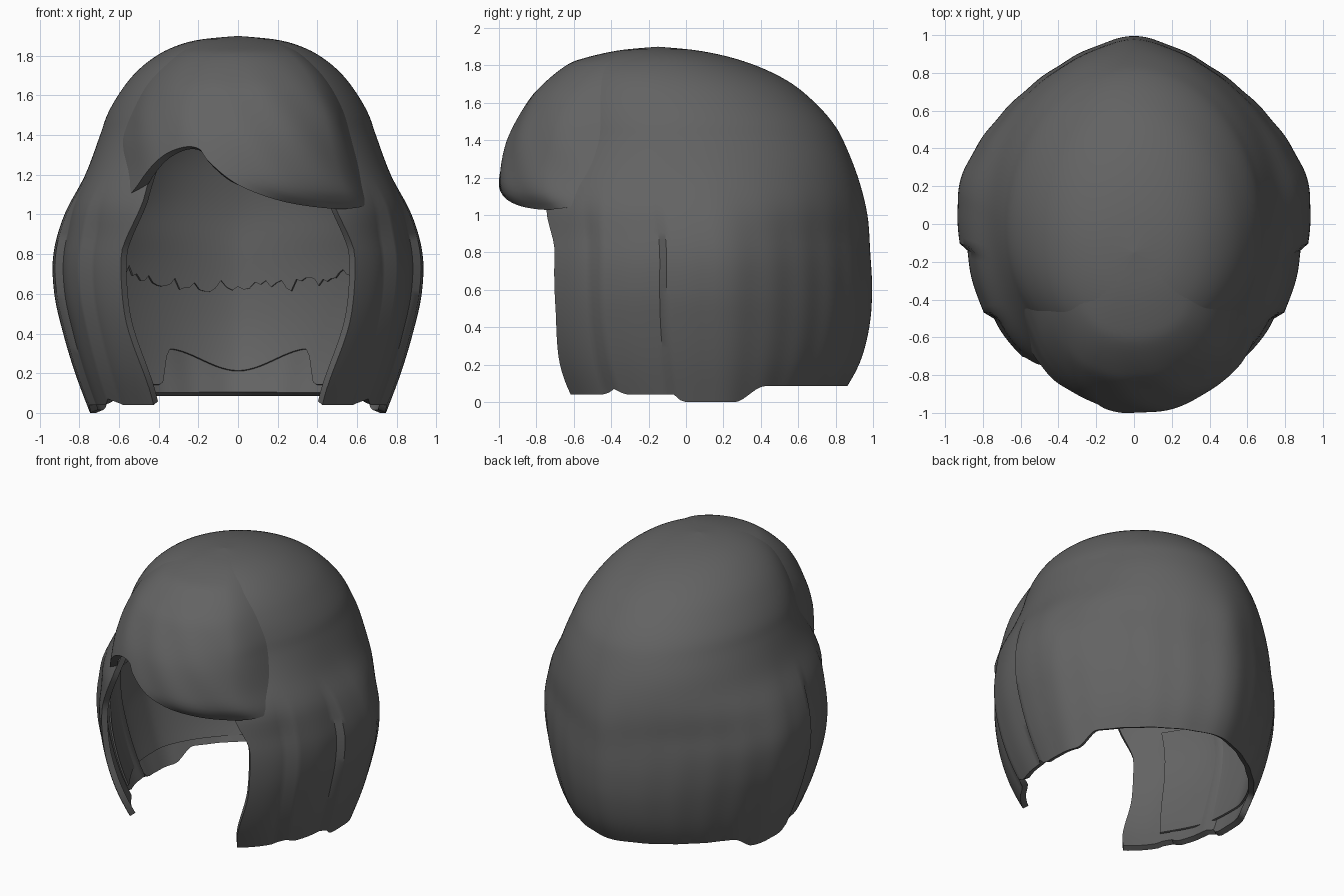
import bpy, bmesh, math, random

if "Cube" in bpy.data.objects:
    bpy.data.objects.remove(bpy.data.objects["Cube"])
random.seed(4)

# Horizontal sections of the hair: z, half width, front y, back y, centre y
TABLE = [(1.90, 0, -.15, -.15, -.15), (1.88, .20, -.36, .06, -.15), (1.84, .335, -.52, .25, -.13),
         (1.78, .44, -.62, .42, -.11), (1.70, .53, -.68, .57, -.08), (1.60, .605, -.72, .69, -.05),
         (1.50, .66, -.74, .78, -.02), (1.40, .695, -.76, .84, 0), (1.20, .77, -.81, .92, .06),
         (1.00, .875, -.86, .97, .12), (.80, .93, -.88, .985, .15), (.60, .925, -.88, .995, .15),
         (.40, .88, -.86, .98, .15), (.20, .82, -.80, .925, .15), (0, .745, -.70, .81, .15)]
# Front bulge of the fringe: z, y
BULGE = [(1.9, -.15), (1.88, -.36), (1.84, -.54), (1.8, -.64), (1.7, -.765), (1.6, -.85),
         (1.4, -.955), (1.2, -1.0), (1.1, -.985), (1.03, -.92), (.9, -.84)]
# Lower edge of the fringe: x, z
FRINGE_HEM = [(-.74, 1.0), (-.6, 1.03), (-.52, 1.1), (-.46, 1.21), (-.38, 1.3), (-.28, 1.34), (-.2, 1.33),
              (-.15, 1.27), (0, 1.15), (.2, 1.065), (.4, 1.03), (.52, 1.035), (.59, 1.06), (.65, 1.14), (.69, 1.29), (.74, 1.36)]


def smooth(a, b, x):
    t = min(1, max(0, (x - a) / (b - a)))
    return t * t * (3 - 2 * t)


def refine(pts, n=16):
    """Catmull-Rom samples through a table."""
    out = []
    for i in range(len(pts) - 1):
        p = [pts[max(0, min(len(pts) - 1, i + k))] for k in (-1, 0, 1, 2)]
        for s in range(n):
            t = s / n
            out.append(tuple(.5 * (2 * b + (c - a) * t + (2 * a - 5 * b + 4 * c - d) * t * t
                             + (3 * b - a - 3 * c + d) * t ** 3) for a, b, c, d in zip(*p)))
    return out + [tuple(pts[-1])]


def look(samples, key):
    """Linear lookup on the first column (either direction)."""
    sg = 1 if samples[-1][0] > samples[0][0] else -1
    if (key - samples[0][0]) * sg <= 0:
        return samples[0]
    for p, q in zip(samples, samples[1:]):
        if (key - q[0]) * sg <= 0:
            t = (key - p[0]) / ((q[0] - p[0]) or 1)
            return tuple(a + (b - a) * t for a, b in zip(p, q))
    return samples[-1]


PROFILE, FRONT, HEM = refine(TABLE), refine(BULGE), refine(FRINGE_HEM, 8)
HAIR = bpy.data.materials.new("dark_hair")
HAIR.diffuse_color = (.125, .125, .125, 1)
HAIR.use_nodes = True
HAIR.node_tree.nodes["Principled BSDF"].inputs["Base Color"].default_value = HAIR.diffuse_color


def point(deg, z, fringe=False, sx=1.0, sy=1.0):
    """Point on the superelliptic section at height z."""
    _, a, yf, yb, y0 = look(PROFILE, z)
    c, s = math.cos(math.radians(deg)), math.sin(math.radians(deg))
    if s > 0:
        n, b = 1.55 + .45 * smooth(.85, 1.35, z), yb - y0
    elif fringe:
        n, b = 2.2, y0 - look(FRONT, z)[1]
    else:
        n, b = 2.6 - .5 * smooth(1.0, 1.45, z), y0 - yf
    r = (abs(c) ** n + abs(s) ** n) ** (-1 / n)
    return [a * r * c * sx, y0 + b * r * s * sy, z]


def sheet(name, degs, rows, fn, thick, keep=lambda i, d: True):
    """Grid of rows going down by columns going round, thickened inward."""
    closed = abs(degs[-1] - degs[0] - 360) < 1e-6
    cols = degs[:-1] if closed else degs
    bm = bmesh.new()
    g = [[bm.verts.new(fn(i / rows, d)) for d in cols] for i in range(rows + 1)]
    for i in range(rows):
        for j in range(len(degs) - 1):
            if keep(i / rows, (degs[j] + degs[j + 1]) / 2):
                k = (j + 1) % len(cols)
                bm.faces.new((g[i][j], g[i + 1][j], g[i + 1][k], g[i][k]))
    bmesh.ops.remove_doubles(bm, verts=bm.verts, dist=1e-5)
    bmesh.ops.delete(bm, geom=[v for v in bm.verts if not v.link_faces], context='VERTS')
    me = bpy.data.meshes.new(name)
    bm.to_mesh(me)
    bm.free()
    me.materials.append(HAIR)
    ob = bpy.data.objects.new(name, me)
    bpy.context.collection.objects.link(ob)
    bpy.ops.object.select_all(action='DESELECT')
    ob.select_set(True)
    bpy.context.view_layer.objects.active = ob
    m = ob.modifiers.new("thickness", 'SOLIDIFY')
    m.thickness, m.offset = thick, -1
    bpy.ops.object.modifier_apply(modifier=m.name)
    bpy.ops.object.shade_smooth_by_angle(angle=math.radians(40))
    return ob


def from_front(d):
    return abs((d + 90 + 180) % 360 - 180)


def drop(v, hem, top=1.9, mid=1.36):
    """Height along a column: dome above mid, curtain below."""
    if v <= .5:
        return mid + (top - mid) * math.cos(v * math.pi)
    return mid + (hem - mid) * (v - .5) * 2


RING = [-90 + 2 * i for i in range(181)]
OPENING = 40


# Main hair: dome, back curtain and stepped side locks
def main_hem(f):
    z = .04 * (1 - smooth(72, 78, f)) + .085 * smooth(100, 114, f)
    for seam in (56, 76):
        z += .03 * max(0, 1 - abs(f - seam) / 3)
    return max(0, z)


def main(v, d):
    f = from_front(d)
    z = drop(v, main_hem(f))
    k = 1 - smooth(.85, 1.2, z)
    step = (.09 if f < 56 else .04 if f < 76 else 0) * k
    low = 1 - smooth(.5, 1.3, z)
    wave = .003 * low * math.sin(math.radians(f) * 23)
    # locks lean toward the face at the forehead and at the tips
    lean = smooth(58, 40, f) * (7 * smooth(.8, 1.1, z) * smooth(1.36, 1.25, z) + 5 * smooth(.5, .05, z))
    d += lean if (d + 90) % 360 > 180 else -lean
    return point(d, z, False, 1 - step + wave, 1 + (wave if f > 90 else 0))


sheet("main_hair", RING, 64, main, .04, lambda v, d: v < .5 or from_front(d) > OPENING)


# Swept fringe bulging over the forehead
def fringe(v, d):
    c, s = math.cos(math.radians(d)), math.sin(math.radians(d))
    x = .74 * c / (abs(c) ** 2.2 + abs(s) ** 2.2) ** (1 / 2.2)
    hem = look(HEM, x)[1]
    z = hem + (1.895 - hem) * math.cos(v * math.pi / 2)
    left = 1 - smooth(-160, -112, d)
    bury = left * (.08 + .06 * smooth(1.4, 1.1, z)) + .1 * smooth(-50, -21, d)
    sc = 1 - bury + .003 * math.sin(math.radians(d) * 16 + z * 14) * smooth(1.85, 1.5, z)
    return point(d, z, True, sc, sc)


sheet("fringe", [-160 + 1.2 * i for i in range(117)], 44, fringe, .05)


# Ragged inner cap, short at the sides
JAG = {d % 360: random.uniform(-.03, .03) for d in RING}


def cap(v, d):
    f = from_front(d)
    z = drop(v, .64 + .1 * smooth(165, 118, f) + .35 * smooth(116, 95, f) + JAG[d % 360])
    p = point(d, z, False, .915, .915)
    p[2] -= .06 * smooth(1.2, 1.9, z)
    return p


sheet("inner_cap", RING, 40, cap, .012, lambda v, d: v < .5 or from_front(d) > OPENING + 8)


# Nape layer between the inner cap and the back curtain
def nape(v, d):
    f = from_front(d)
    hem = .21 + .11 * smooth(180, 152, f) - .18 * smooth(152, 145, f)
    p = point(d, .95 + (hem - .95) * v, False, .94, .94)
    p[0] *= 1 - .09 * smooth(76, 50, f)
    return p


sheet("nape_layer", [-38 + 2 * i for i in range(129)], 16, nape, .012)
